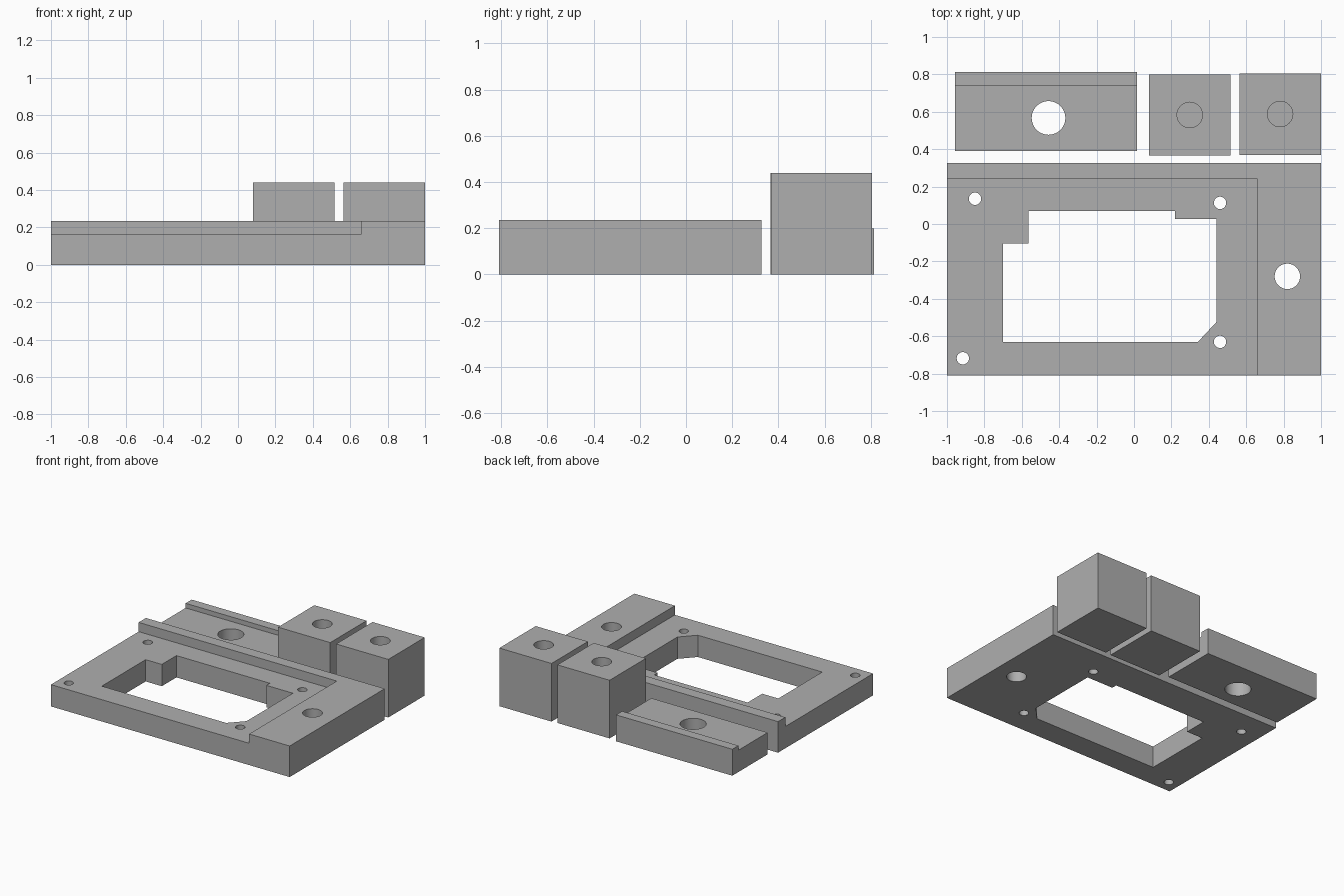
import bpy, bmesh, math

if "Cube" in bpy.data.objects:
    bpy.data.objects.remove(bpy.data.objects["Cube"])

grey = bpy.data.materials.new("machined grey")
grey.diffuse_color = (0.43, 0.43, 0.43, 1)
grey.use_nodes = True
grey.node_tree.nodes["Principled BSDF"].inputs["Base Color"].default_value = grey.diffuse_color


def prism(name, outline, z0, z1):
    """Extrude a counter-clockwise outline from z0 to z1."""
    bm = bmesh.new()
    low = [bm.verts.new((x, y, z0)) for x, y in outline]
    high = [bm.verts.new((x, y, z1)) for x, y in outline]
    bm.faces.new(low[::-1])
    bm.faces.new(high)
    n = len(outline)
    for i in range(n):
        j = (i + 1) % n
        bm.faces.new((low[i], low[j], high[j], high[i]))
    mesh = bpy.data.meshes.new(name)
    bm.to_mesh(mesh)
    bm.free()
    mesh.materials.append(grey)
    obj = bpy.data.objects.new(name, mesh)
    bpy.context.collection.objects.link(obj)
    return obj


def rect(x0, x1, y0, y1):
    return [(x0, y0), (x1, y0), (x1, y1), (x0, y1)]


def circle(x, y, r, n=48):
    return [(x + r * math.cos(math.tau * i / n), y + r * math.sin(math.tau * i / n))
            for i in range(n)]


def cut(obj, outline, z0=-0.1, z1=0.6):
    """Remove a prism from the part."""
    tool = prism("cutter", outline, z0, z1)
    tool.hide_render = True
    mod = obj.modifiers.new("cut", "BOOLEAN")
    mod.operation, mod.solver, mod.object = "DIFFERENCE", "EXACT", tool
    bpy.context.view_layer.objects.active = obj
    bpy.ops.object.modifier_apply(modifier=mod.name)
    bpy.data.objects.remove(tool)


def finish(obj):
    bpy.ops.object.select_all(action="DESELECT")
    obj.select_set(True)
    bpy.context.view_layer.objects.active = obj
    bpy.ops.object.shade_smooth_by_angle(angle=math.radians(30))


# Frame plate: raised back and right rails around a recessed bed
plate = prism("frame_plate", rect(-1, 1, -0.81, 0.327), 0, 0.235)
cut(plate, rect(-1.1, 0.66, -0.9, 0.24), 0.165)

# Stepped window with one chamfered corner
cut(plate, [(-0.70, -0.63), (0.342, -0.63), (0.44, -0.525), (0.44, 0.028),
            (0.218, 0.028), (0.218, 0.07), (-0.565, 0.07),
            (-0.565, -0.105), (-0.70, -0.105)])

# Corner screw holes and the larger rail hole
for x, y, r in [(-0.85, 0.135, 0.033), (0.46, 0.113, 0.033), (0.46, -0.63, 0.033),
                (-0.915, -0.718, 0.033), (0.82, -0.28, 0.068)]:
    cut(plate, circle(x, y, r))
finish(plate)

# Clamp bar with a lip along its back edge
bar = prism("clamp_bar", rect(-0.957, 0.017, 0.39, 0.813), 0, 0.2)
cut(bar, rect(-1.1, 0.1, 0.3, 0.74), 0.165)
cut(bar, circle(-0.457, 0.567, 0.09))
finish(bar)

# Two tall blocks with blind holes
for name, x0, y0 in [("left_block", 0.08, 0.365), ("right_block", 0.563, 0.37)]:
    block = prism(name, rect(x0, x0 + 0.437, y0, y0 + 0.435), 0, 0.44)
    cut(block, circle(x0 + 0.218, y0 + 0.218, 0.068), 0.12)
    finish(block)
